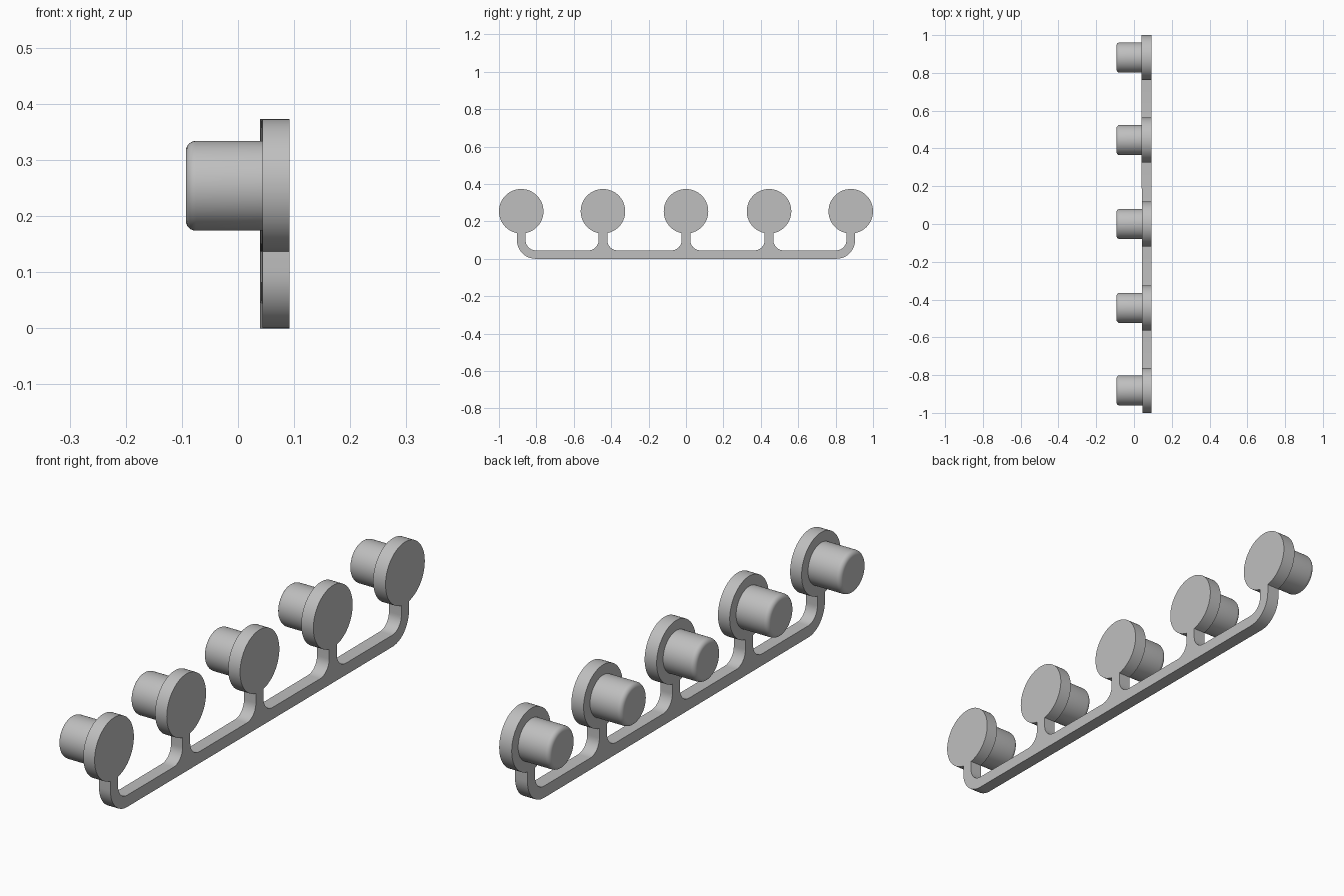
import bpy, bmesh
from math import pi, sin, cos, asin

if "Cube" in bpy.data.objects:
    bpy.data.objects.remove(bpy.data.objects["Cube"], do_unlink=True)

CENTRES = [-0.881, -0.444, 0.0, 0.444, 0.881]
DISC_R, DISC_Z = 0.119, 0.254
HALF_STEM, BAR_H = 0.023, 0.045
FILLET, CORNER = 0.055, 0.1
OUTER_X, TIP_X = 0.092, -0.093

grey = bpy.data.materials.new("light grey")
grey.use_nodes = True
colour = (0.52, 0.52, 0.52, 1)
grey.diffuse_color = colour
grey.node_tree.nodes["Principled BSDF"].inputs["Base Color"].default_value = colour


def arc(cy, cz, r, start, end, steps):
    return [(cy + r * cos(start + (end - start) * i / steps),
             cz + r * sin(start + (end - start) * i / steps))
            for i in range(steps + 1)]


def finish(bm, name):
    bmesh.ops.recalc_face_normals(bm, faces=bm.faces)
    mesh = bpy.data.meshes.new(name)
    bm.to_mesh(mesh)
    bm.free()
    mesh.materials.append(grey)
    obj = bpy.data.objects.new(name, mesh)
    bpy.context.collection.objects.link(obj)
    bpy.ops.object.select_all(action='DESELECT')
    obj.select_set(True)
    bpy.context.view_layer.objects.active = obj
    bpy.ops.object.shade_smooth_by_angle(angle=pi / 6)
    return obj


# Flat rail outline: bar, filleted stems and round discs in one loop
outline = []
gap = asin(HALF_STEM / DISC_R)
for c in reversed(CENTRES):
    if c == CENTRES[-1]:
        outline += arc(c + HALF_STEM - CORNER, CORNER, CORNER, -pi / 2, 0, 12)
    else:
        outline += arc(c + HALF_STEM + FILLET, BAR_H + FILLET, FILLET, 1.5 * pi, pi, 10)
    outline += arc(c, DISC_Z, DISC_R, -pi / 2 + gap, 1.5 * pi - gap, 60)
    if c == CENTRES[0]:
        outline += arc(c - HALF_STEM + CORNER, CORNER, CORNER, pi, 1.5 * pi, 12)
    else:
        outline += arc(c - HALF_STEM - FILLET, BAR_H + FILLET, FILLET, 0, -pi / 2, 10)

# Extrude the rail; its inner face tapers slightly along its length
bm = bmesh.new()
front = bm.faces.new([bm.verts.new((OUTER_X, y, z)) for y, z in outline])
inner = bmesh.ops.extrude_face_region(bm, geom=[front], use_keep_orig=True)["geom"]
for v in inner:
    if isinstance(v, bmesh.types.BMVert):
        v.co.x = 0.0415 - 0.0025 * v.co.y
finish(bm, "rail_with_discs")

# Rounded pegs, turned about the x axis
PEG_R, ROUND = 0.08, 0.018
profile = [(0.06, PEG_R)] + [
    (TIP_X + ROUND - ROUND * sin(t * pi / 12), PEG_R - ROUND + ROUND * cos(t * pi / 12))
    for t in range(7)]
SIDES = 56
for n, c in enumerate(CENTRES, 1):
    bm = bmesh.new()
    rings = [[bm.verts.new((x, c + r * cos(2 * pi * k / SIDES), DISC_Z + r * sin(2 * pi * k / SIDES)))
              for k in range(SIDES)] for x, r in profile]
    for a, b in zip(rings, rings[1:]):
        for k in range(SIDES):
            j = (k + 1) % SIDES
            bm.faces.new((a[k], a[j], b[j], b[k]))
    bm.faces.new(rings[0])
    bm.faces.new(rings[-1])
    finish(bm, f"peg_{n}")
